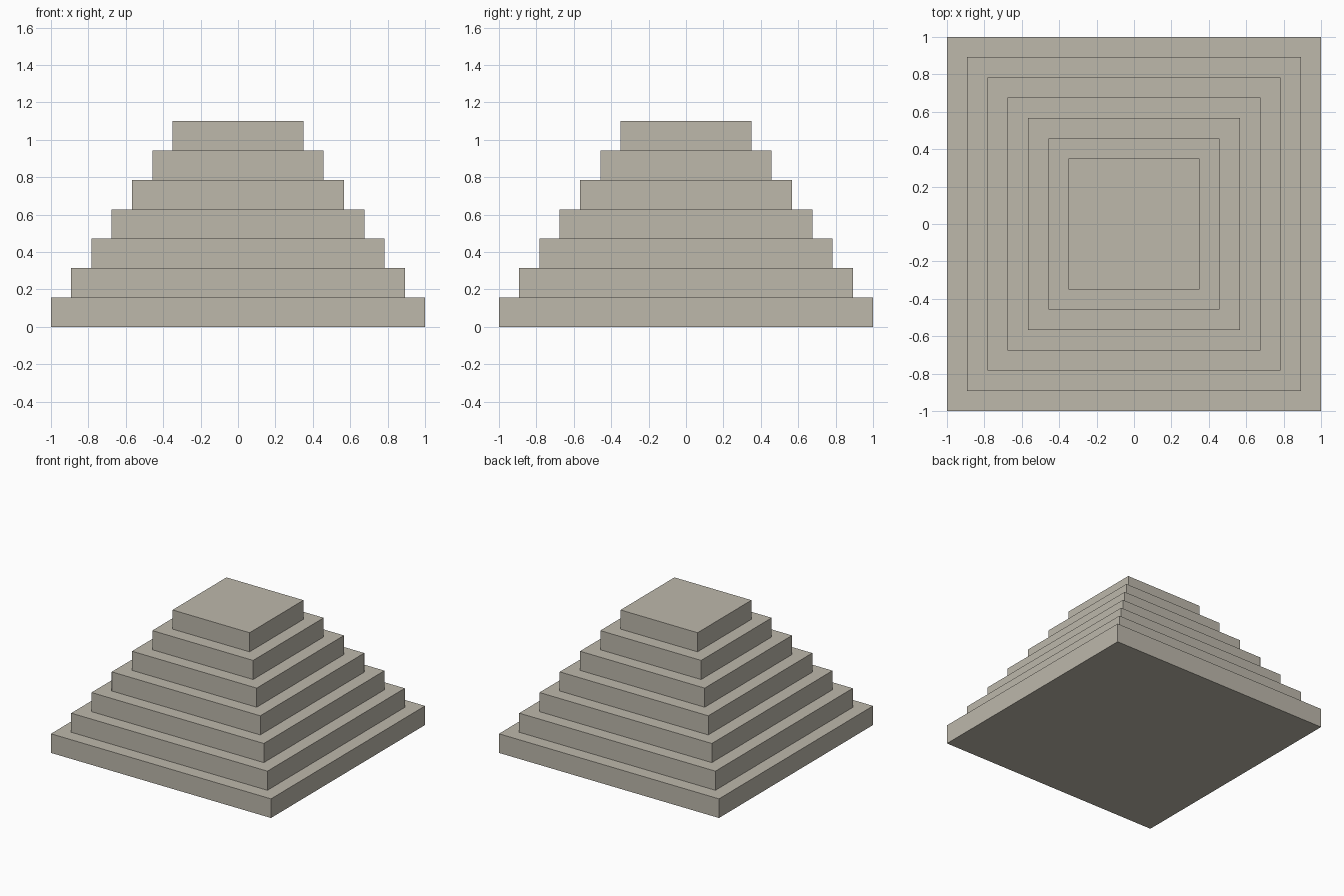
import bpy

cube = bpy.data.objects.get("Cube")
if cube:
    bpy.data.objects.remove(cube, do_unlink=True)

# Warm grey stone
stone = bpy.data.materials.new("warm_grey_stone")
stone.use_nodes = True
colour = (0.51, 0.48, 0.41, 1.0)
stone.diffuse_color = colour
stone.node_tree.nodes["Principled BSDF"].inputs["Base Color"].default_value = colour

TIERS = 7
HEIGHT = 1.1
BASE_WIDTH = 2.0
TOP_WIDTH = 0.7
tier_height = HEIGHT / TIERS


def add_tier(index):
    """One square slab of the stepped pyramid, counted from the ground."""
    width = BASE_WIDTH + (TOP_WIDTH - BASE_WIDTH) * index / (TIERS - 1)
    bpy.ops.mesh.primitive_cube_add(size=1, location=(0, 0, (index + 0.5) * tier_height))
    tier = bpy.context.object
    tier.name = f"pyramid_tier_{index + 1}"
    tier.scale = (width, width, tier_height)
    bpy.ops.object.transform_apply(location=False, rotation=False, scale=True)
    tier.data.materials.append(stone)


# Stacked tiers, widest at the bottom
for i in range(TIERS):
    add_tier(i)
